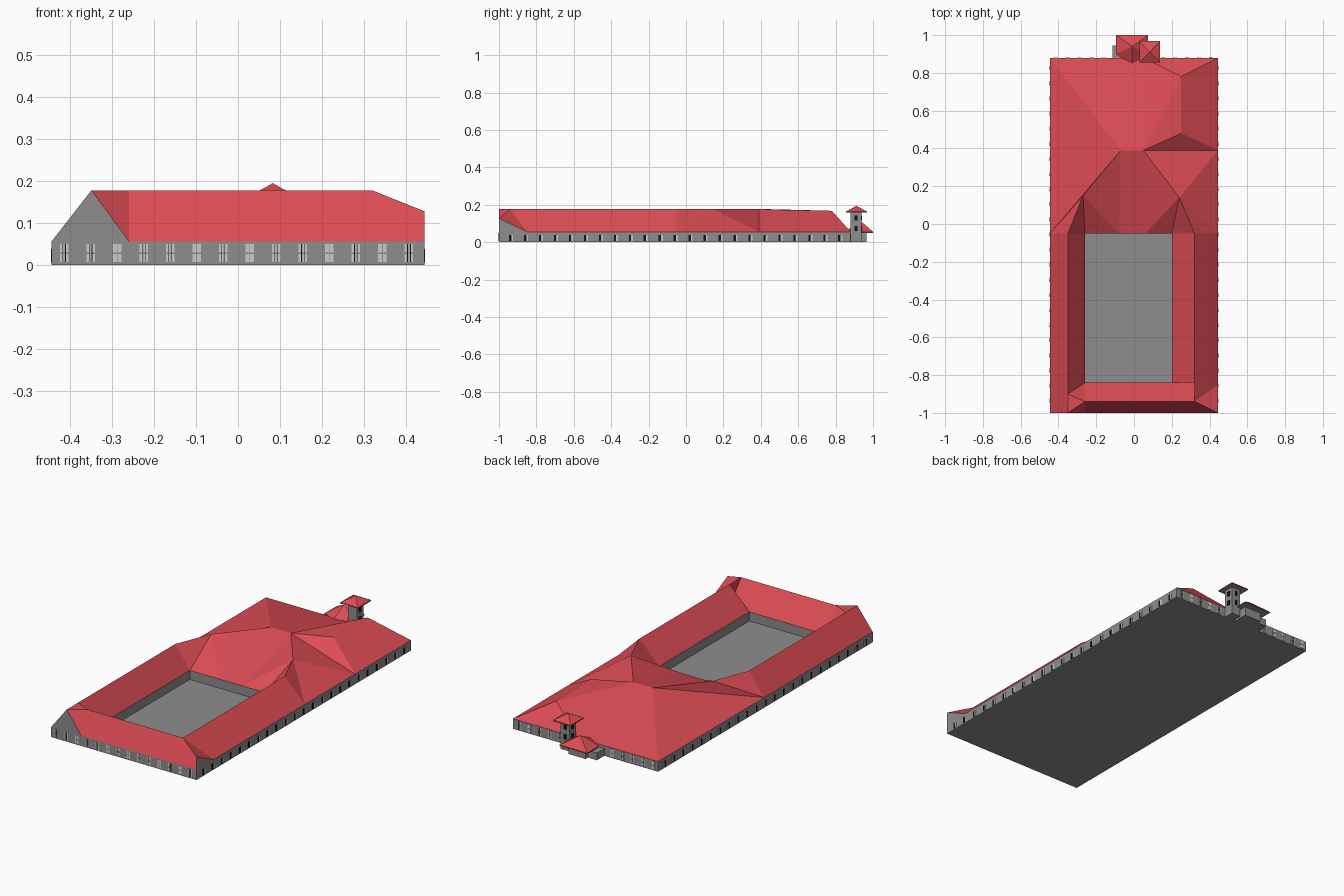
import bpy
import bmesh

cube = bpy.data.objects.get("Cube")
if cube:
    bpy.data.objects.remove(cube, do_unlink=True)


def material(name, colour):
    m = bpy.data.materials.new(name)
    m.use_nodes = True
    m.diffuse_color = (*colour, 1)
    m.node_tree.nodes["Principled BSDF"].inputs["Base Color"].default_value = (*colour, 1)
    return m


RED = material("roof red", (.72, .072, .09))
GREY = material("wall grey", (.27, .27, .27))
LIGHT = material("pane light grey", (.6, .6, .6))
BLACK = material("shutter black", (.006, .006, .006))


def finish(name, bm, *mats):
    mesh = bpy.data.meshes.new(name)
    bm.to_mesh(mesh)
    bm.free()
    for m in mats:
        mesh.materials.append(m)
    ob = bpy.data.objects.new(name, mesh)
    bpy.context.collection.objects.link(ob)
    return ob


def add_box(bm, x, y, z, index=0):
    """Box between the (low, high) pairs x, y and z."""
    verts = bmesh.ops.create_cube(bm, size=1)["verts"]
    for v in verts:
        for i, (lo, hi) in enumerate((x, y, z)):
            v.co[i] = lo if v.co[i] < 0 else hi
    for f in {f for v in verts for f in v.link_faces}:
        f.material_index = index


def box(name, x, y, z, mat):
    bm = bmesh.new()
    add_box(bm, x, y, z)
    return finish(name, bm, mat)


# Main dimensions
W, FRONT, BACK = .445, -1, .88
EAVE, RIDGE = .056, .178
CL, CR, CF, CB = -.26, .2, -.84, -.05      # courtyard edges
RL, RR, RF = -.35, .32, -.94               # ridge lines

# Wall ranges around the courtyard, and its floor
box("front_range", (-W, W), (FRONT, CF), (0, EAVE), GREY)
box("rear_range", (-W, W), (CB, BACK), (0, EAVE), GREY)
box("left_range", (CR, W), (CF, CB), (0, EAVE), GREY)
box("right_range", (-W, CL), (CF, CB), (0, EAVE), GREY)
box("courtyard_floor", (CL, CR), (CF, CB), (0, .006), GREY)

# Roof: named corners, then the slopes between them
P = {
    "gable_a": (-W, FRONT, EAVE), "gable_top": (RL, FRONT, RIDGE), "gable_b": (CL, FRONT, EAVE),
    "front_ridge_a": (CL, RF, RIDGE), "front_ridge_b": (RR, RF, RIDGE),
    "ridge_a": (RL, -.9, RIDGE), "corner_top": (W, FRONT, .128),
    "corner": (W, FRONT, EAVE), "corner_side": (W, -.85, EAVE),
    "step_low": (RR, CF, EAVE), "step_top": (RR, CF, RIDGE),
    "yard_a": (CL, CF, EAVE), "yard_b": (CR, CF, EAVE),
    "yard_c": (CR, CB, EAVE), "yard_d": (CL, CB, EAVE),
    "yard_e": (.06, CB, EAVE), "yard_f": (-.08, CB, EAVE),
    "ridge_b": (RL, CB, RIDGE), "ridge_c": (RR, CB, RIDGE),
    "knee_a": (-.27, .15, RIDGE), "knee_b": (.24, .14, RIDGE),
    "mid_a": (-.07, .39, RIDGE), "mid_b": (.05, .39, RIDGE),
    "hip_a": (.25, .48, .174), "hip_b": (.25, .78, .168),
    "side_a": (-W, CB, EAVE), "side_b": (W, CB, EAVE), "side_c": (W, .39, EAVE),
    "back_a": (-W, BACK, EAVE), "back_b": (.05, BACK, EAVE), "back_c": (W, BACK, EAVE),
}
SLOPES = [
    # front wing
    "gable_b corner corner_top front_ridge_b front_ridge_a",
    "front_ridge_a front_ridge_b step_low yard_a",
    "front_ridge_b step_top step_low", "yard_b step_low step_top",
    "corner_top corner_side front_ridge_b",
    "gable_top gable_b front_ridge_a", "gable_top front_ridge_a ridge_a",
    # long side wings
    "gable_a gable_top ridge_b side_a", "ridge_a front_ridge_a yard_a",
    "ridge_a yard_a yard_d ridge_b", "step_top ridge_c yard_c yard_b",
    "front_ridge_b corner_side side_b ridge_c",
    # slopes facing the courtyard
    "ridge_b yard_d knee_a", "yard_d yard_f knee_a", "knee_a yard_f mid_a",
    "yard_f yard_e mid_b mid_a", "yard_e knee_b mid_b",
    "yard_e yard_c knee_b", "yard_c ridge_c knee_b",
    # rear block
    "side_a ridge_b knee_a", "side_a knee_a mid_a", "side_a mid_a back_a",
    "back_a mid_a mid_b back_b", "mid_b hip_a hip_b", "mid_b hip_b back_b",
    "back_b hip_b back_c", "hip_a side_c back_c hip_b", "mid_b side_c hip_a",
    "mid_b knee_b side_c", "knee_b side_b side_c", "knee_b ridge_c side_b",
]
GABLES = ["gable_a gable_b gable_top", "corner corner_side corner_top"]
bm = bmesh.new()
V = {k: bm.verts.new(co) for k, co in P.items()}
for i, group in enumerate((SLOPES, GABLES)):
    for names in group:
        f = bm.faces.new([V[n] for n in names.split()])
        f.material_index = i
        f.normal_update()
        if f.normal.z < -.001:
            f.normal_flip()
finish("main_roof", bm, RED, GREY)


def peaked_roof(name, outline, base, apex):
    """Pyramid roof with a thin fascia and a soffit."""
    bm = bmesh.new()
    low = [bm.verts.new((x, y, base)) for x, y in outline]
    high = [bm.verts.new((x, y, base + .006)) for x, y in outline]
    top = bm.verts.new(apex)
    bm.faces.new(low[::-1]).material_index = 1
    for i in range(len(low)):
        j = (i + 1) % len(low)
        bm.faces.new((low[i], low[j], high[j], high[i]))
        bm.faces.new((high[i], high[j], top))
    return finish(name, bm, RED, GREY)


# Tower
box("tower_shaft", (.058, .112), (.88, .938), (0, .165), GREY)
peaked_roof("tower_roof", [(.028, .855), (.138, .855), (.138, .968), (.028, .968)],
            .158, (.083, .911, .195))

# Porch
box("porch_body", (-.06, .045), (BACK, .965), (0, .055), GREY)
box("porch_step", (-.115, 0), (BACK, .945), (0, .04), GREY)
peaked_roof("porch_roof", [(-.01, .84), (.075, .9), (.075, 1), (-.095, 1), (-.095, .9)],
            .05, (-.01, .94, .108))

# Windows on the front and back: four panes, some with dark shutters
bm = bmesh.new()
D = .002


def end_window(x, y, shutters):
    depth = (y - D, y + D)
    for s in (-1, 1):
        mid = x + s * .0055
        for z in ((.007, .026), (.03, .05)):
            add_box(bm, (mid - .0045, mid + .0045), depth, z)
        if shutters:
            edge = x + s * .0035
            add_box(bm, (edge - .001, edge + .001), (y - D * 1.5, y + D * 1.5), (.007, .05), 1)


for i in range(14):
    x = -.415 + i * .0633
    end_window(x, FRONT + .0015, i % 5 not in (2, 0) or i == 0)
    if not -.14 < x < .13:
        end_window(x, BACK, i % 2)

# Windows along the two long sides
for s in (-1, 1):
    for i in range(23):
        y = -.94 + i * .08
        depth = sorted((s * (W - D), s * (W + D)))
        add_box(bm, depth, (y - .006, y + .006), (.006, .038), 1)
        add_box(bm, depth, (y + .007, y + .016), (.006, .038))

# Tower windows
for z in (.06, .115):
    for x in (.057, .113):
        add_box(bm, (x - D, x + D), (.9, .918), (z, z + .028), 1)
    add_box(bm, (.077, .093), (.938 - D, .938 + D), (z, z + .028), 1)
finish("windows", bm, LIGHT, BLACK)
